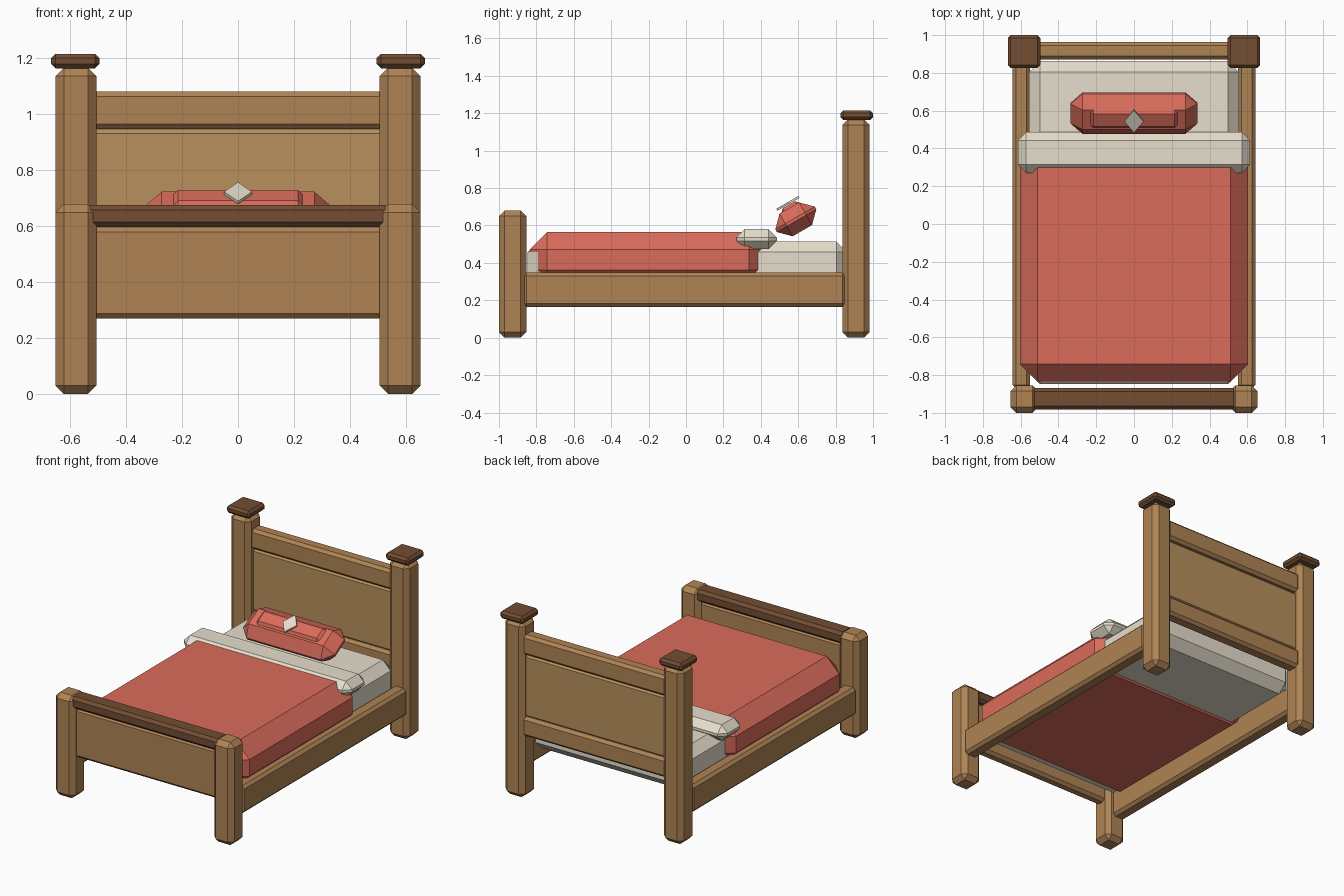
import bpy, bmesh, math
from mathutils import Matrix, Vector

if "Cube" in bpy.data.objects:
    bpy.data.objects.remove(bpy.data.objects["Cube"])


def material(name, rgb):
    m = bpy.data.materials.new(name)
    m.diffuse_color = (*rgb, 1)
    m.use_nodes = True
    m.node_tree.nodes["Principled BSDF"].inputs["Base Color"].default_value = m.diffuse_color
    return m


WOOD = material("wood", (0.43, 0.23, 0.09))
PANEL = material("panel_wood", (0.48, 0.28, 0.11))
DARK = material("dark_wood", (0.17, 0.075, 0.033))
RED = material("red_cloth", (0.70, 0.15, 0.105))
CREAM = material("cream_cloth", (0.80, 0.74, 0.61))


def box(name, x, y, z, bevel, mat, matrix=None):
    """Chamfered box from (min, max) ranges, optionally placed by a matrix."""
    bm = bmesh.new()
    bmesh.ops.create_cube(bm, size=1)
    size = [r[1] - r[0] for r in (x, y, z)]
    mid = [(r[1] + r[0]) / 2 for r in (x, y, z)]
    bmesh.ops.scale(bm, vec=size, verts=bm.verts)
    if bevel:
        bmesh.ops.bevel(bm, geom=bm.edges[:], offset=bevel, segments=1,
                        profile=0.5, affect='EDGES')
    bmesh.ops.translate(bm, vec=mid, verts=bm.verts)
    if matrix:
        bm.transform(matrix)
    return finish(name, bm, mat)


def finish(name, bm, mat):
    bmesh.ops.recalc_face_normals(bm, faces=bm.faces)
    me = bpy.data.meshes.new(name)
    bm.to_mesh(me)
    bm.free()
    me.materials.append(mat)
    ob = bpy.data.objects.new(name, me)
    bpy.context.collection.objects.link(ob)
    return ob


# posts, caps and side rails, mirrored left and right
for side, s in (("left", -1), ("right", 1)):
    def span(a, b):
        return tuple(sorted((s * a, s * b)))
    box(f"{side}_foot_post", span(0.507, 0.653), (-1.0, -0.854), (0, 0.68), 0.03, WOOD)
    box(f"{side}_head_post", span(0.507, 0.653), (0.836, 0.982), (0, 1.167), 0.03, WOOD)
    box(f"{side}_post_cap", span(0.496, 0.668), (0.826, 1.0), (1.165, 1.216), 0.015, DARK)
    box(f"{side}_side_rail", span(0.55, 0.643), (-0.87, 0.855), (0.165, 0.348), 0.018, WOOD)

# headboard
X = (-0.53, 0.53)
box("headboard_top_rail", X, (0.872, 0.963), (0.948, 1.082), 0.018, WOOD)
box("headboard_panel", X, (0.888, 0.947), (0.53, 0.95), 0.018, PANEL)
box("headboard_lower_rail", X, (0.872, 0.963), (0.41, 0.54), 0.018, WOOD)

# footboard
box("footboard_top_rail", (-0.545, 0.545), (-0.982, -0.868), (0.597, 0.676), 0.018, DARK)
box("footboard_panel", X, (-0.962, -0.888), (0.27, 0.598), 0.018, WOOD)

# bedding
box("mattress", (-0.555, 0.555), (-0.848, 0.862), (0.28, 0.515), 0.058, CREAM)
box("blanket", (-0.603, 0.603), (-0.835, 0.43), (0.27, 0.566), 0.093, RED)
box("folded_sheet", (-0.615, 0.615), (0.27, 0.486), (0.474, 0.58), 0.044, CREAM)

# pillow leaning back, with a raised panel and a diamond on its face
lean = Matrix.Translation((0, 0.587, 0.633)) @ Matrix.Rotation(math.radians(30), 4, 'X')
box("pillow", (-0.335, 0.335), (-0.122, 0.122), (-0.07, 0.07), 0.062, RED, lean)
box("pillow_panel", (-0.23, 0.23), (-0.048, 0.06), (0.04, 0.086), 0.016, RED, lean)

bm = bmesh.new()
bmesh.ops.create_cone(bm, cap_ends=True, segments=4, radius1=1, radius2=1, depth=0.012)
low = min(bm.verts, key=lambda v: abs(v.co.x) + abs(v.co.y)).co
turn = -math.atan2(low.y, low.x)  # corner onto the x axis
bm.transform(lean @ Matrix.Translation((0, 0.006, 0.095))
             @ Matrix.Diagonal((0.05, 0.068, 1, 1)) @ Matrix.Rotation(turn, 4, 'Z'))
finish("pillow_diamond", bm, CREAM)
